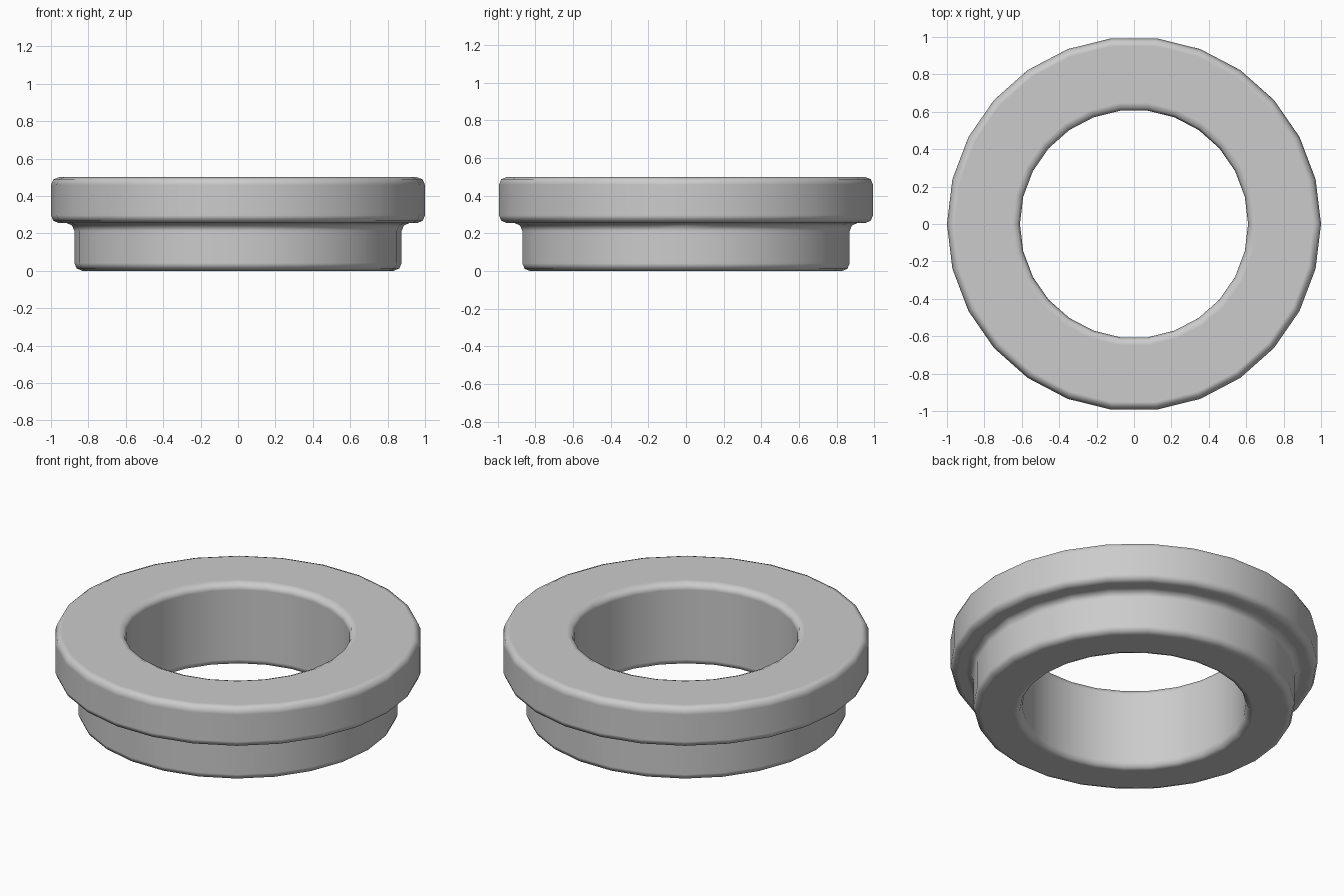
import bpy, bmesh, math

cube = bpy.data.objects.get("Cube")
if cube:
    bpy.data.objects.remove(cube, do_unlink=True)

SIDES = 26

# Plain grey material
grey = bpy.data.materials.new("plain_grey")
grey.use_nodes = True
colour = (0.6, 0.6, 0.6, 1)
grey.diffuse_color = colour
grey.node_tree.nodes["Principled BSDF"].inputs["Base Color"].default_value = colour

# Stepped ring section (radius, height): bore, collar, flange
section = [(0.61, 0), (0.875, 0), (0.875, 0.255), (1, 0.255), (1, 0.5), (0.61, 0.5)]

bm = bmesh.new()
rings = []
for i in range(SIDES):
    a = math.tau * i / SIDES
    rings.append([bm.verts.new((r * math.cos(a), r * math.sin(a), z)) for r, z in section])
for i in range(SIDES):
    here, after = rings[i], rings[(i + 1) % SIDES]
    for j in range(len(section)):
        k = (j + 1) % len(section)
        bm.faces.new((here[j], after[j], after[k], here[k]))
bmesh.ops.recalc_face_normals(bm, faces=bm.faces)

mesh = bpy.data.meshes.new("flanged_ring")
bm.to_mesh(mesh)
bm.free()
mesh.shade_smooth()
mesh.materials.append(grey)
ring = bpy.data.objects.new("flanged_ring", mesh)
bpy.context.collection.objects.link(ring)

# Rounded rims and a small fillet under the flange
bevel = ring.modifiers.new("rounded_rims", "BEVEL")
bevel.width = 0.042
bevel.segments = 2
bevel.limit_method = "ANGLE"
bevel.angle_limit = math.radians(30)
bevel.harden_normals = True
